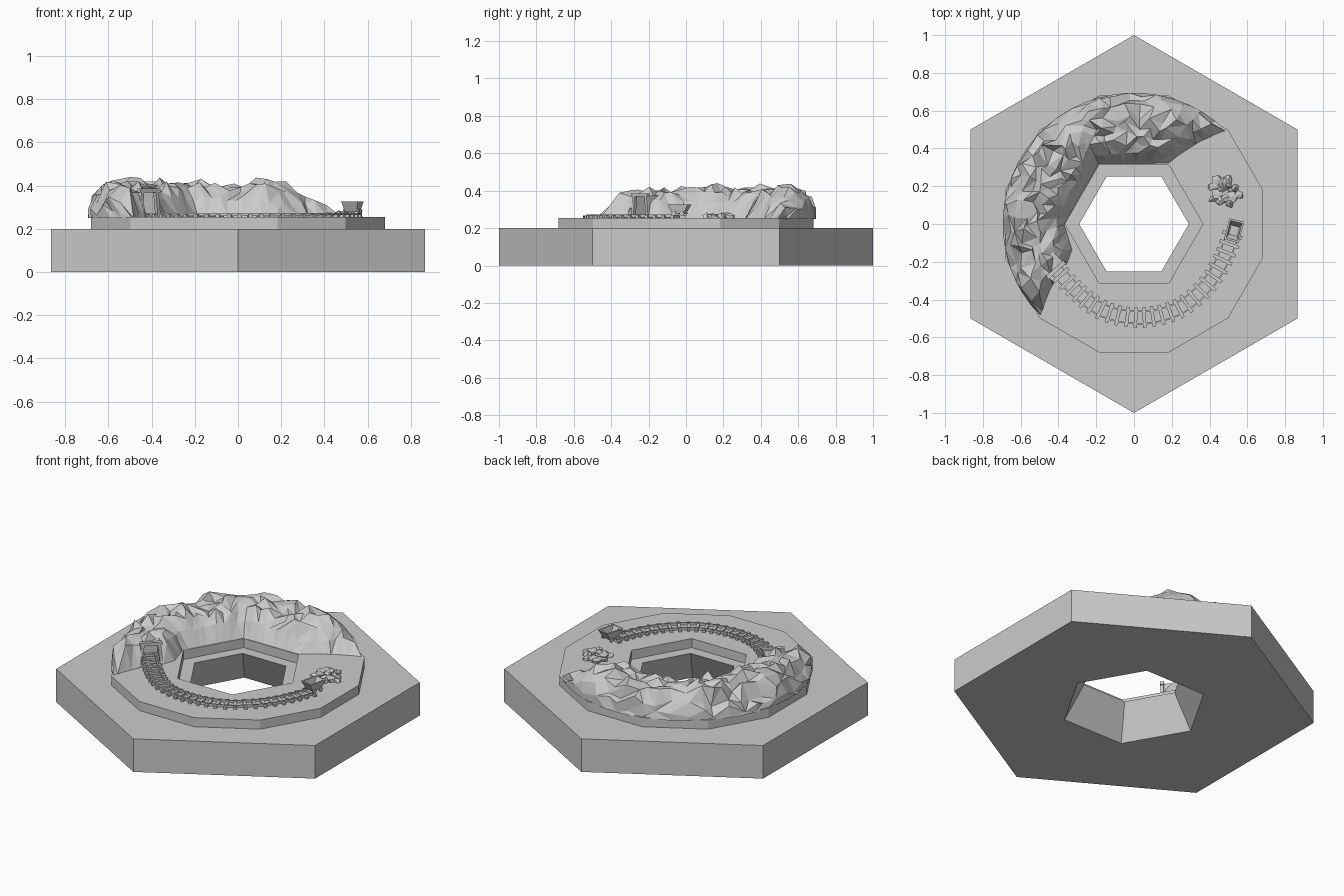
import bpy, bmesh, math, random
from mathutils import Vector, Matrix

random.seed(7)
if "Cube" in bpy.data.objects:
    bpy.data.objects.remove(bpy.data.objects["Cube"])

grey = bpy.data.materials.new("stone grey")
grey.use_nodes = True
grey.diffuse_color = (0.6, 0.6, 0.6, 1)
grey.node_tree.nodes["Principled BSDF"].inputs["Base Color"].default_value = (0.6, 0.6, 0.6, 1)


def finish(bm, name):
    bmesh.ops.recalc_face_normals(bm, faces=bm.faces)
    mesh = bpy.data.meshes.new(name)
    bm.to_mesh(mesh)
    bm.free()
    mesh.materials.append(grey)
    obj = bpy.data.objects.new(name, mesh)
    bpy.context.scene.collection.objects.link(obj)


def loft(bm, rings, closed_path=False):
    """Join rings of points with quads; each ring is closed."""
    vs = [[bm.verts.new(p) for p in ring] for ring in rings]
    n = len(vs[0])
    pairs = list(zip(vs, vs[1:])) + ([(vs[-1], vs[0])] if closed_path else [])
    for a, b in pairs:
        for i in range(n):
            j = (i + 1) % n
            bm.faces.new((a[i], a[j], b[j], b[i]))
    if not closed_path:
        bm.faces.new(vs[0])
        bm.faces.new(vs[-1])


def box(bm, size, matrix):
    bmesh.ops.create_cube(bm, size=1, matrix=matrix @ Matrix.Diagonal((*size, 1)))


def polar(r, deg, z):
    a = math.radians(deg)
    return Vector((r * math.cos(a), r * math.sin(a), z))


def hex_radius(deg, corner):
    return corner * math.cos(math.radians(30)) / math.cos(math.radians(deg % 60 - 30))


def gon(n, r, start, z):
    return [polar(r, start + 360 / n * i, z) for i in range(n)]


def hex_ring(corner, z):
    return [polar(hex_radius(30 * i, corner), 30 * i, z) for i in range(12)]


# Hexagonal base with a hole that widens downwards
bm = bmesh.new()
loft(bm, [gon(6, 1, 30, 0), gon(6, 1, 30, 0.2), gon(6, 0.29, 0, 0.2), gon(6, 0.405, 0, 0)], True)
finish(bm, "hex_base")

# Twelve-sided ground plate with a hexagonal hole
bm = bmesh.new()
loft(bm, [gon(12, 0.705, 15, 0.19), gon(12, 0.705, 15, 0.255),
          hex_ring(0.365, 0.255), hex_ring(0.365, 0.19)], True)
finish(bm, "ground_plate")

# Craggy ridge: (position from inner to outer edge, share of full height)
PROFILE = [(0, 0), (0.16, 0.55), (0.3, 0.88), (0.42, 0.95), (0.54, 1), (0.67, 0.97),
           (0.8, 0.85), (0.92, 0.55), (0.99, 0.25), (1, 0), (0.94, 0)]
COLS = 27
RISE = {0: 0, 1: 0.5, 2: 0.8, COLS - 1: 0.85, COLS: 0}
bm = bmesh.new()
grid = []
for c in range(COLS + 1):
    t = c / COLS
    rise = RISE.get(c, 1)
    row = []
    for s, h in PROFILE:
        first, last = 60 - 15 * s, 208 + 17 * s
        deg = first + (last - first) * t
        inner = hex_radius(deg, 0.367) + 0.04 * max(0, t - 0.8) / 0.2
        r = inner + (0.695 - inner) * s
        z = 0.25 + 0.165 * h * rise
        if h and rise:
            wild = 1 if s > 0.2 else 0.35
            r = min(r + random.uniform(-0.022, 0.022) * wild, 0.695)
            deg += random.uniform(-2, 2) * wild
            z = min(z + random.uniform(-0.035, 0.03) * wild * rise, 0.44)
        row.append(bm.verts.new(polar(r, deg, max(z, 0.25))))
    grid.append(row)
for a, b in zip(grid, grid[1:]):
    for k in range(len(PROFILE) - 1):
        quad = (a[k], b[k], b[k + 1], a[k + 1])
        d = random.randint(0, 1)
        q = quad[d:] + quad[:d]
        bm.faces.new((q[0], q[1], q[2]))
        bm.faces.new((q[0], q[2], q[3]))

# Tunnel opening: slice the nearby rock along the tunnel walls, then clear the inside
mouth = Matrix.Translation((-0.42, -0.235, 0.255)) @ Matrix.Rotation(math.radians(-47), 4, "Z")
to_mouth = mouth.inverted()
HALF, HEIGHT, BACK, FRONT = 0.055, 0.12, -0.13, 0.08
for point, normal in (((0, HALF, 0), (0, 1, 0)), ((0, -HALF, 0), (0, 1, 0)),
                      ((0, 0, HEIGHT), (0, 0, 1)), ((BACK, 0, 0), (1, 0, 0))):
    near = [f for f in bm.faces if (f.calc_center_median() - mouth.translation).length < 0.25]
    geom = near + list({e for f in near for e in f.edges}) + list({v for f in near for v in f.verts})
    bmesh.ops.bisect_plane(bm, geom=geom, dist=1e-5, plane_co=mouth @ Vector(point),
                           plane_no=mouth.to_3x3() @ Vector(normal))
inside = []
for f in bm.faces:
    p = to_mouth @ f.calc_center_median()
    if BACK < p.x < FRONT and abs(p.y) < HALF and p.z < HEIGHT:
        inside.append(f)
bmesh.ops.delete(bm, geom=inside, context="FACES")
finish(bm, "rock_ridge")

# Tunnel lining, open at the front
bm = bmesh.new()
arch = ((-HALF, 0), (-HALF, HEIGHT), (HALF, HEIGHT), (HALF, 0))
front, back = [[bm.verts.new(mouth @ Vector((x, y, z))) for y, z in arch] for x in (0, BACK)]
for i in range(3):
    bm.faces.new((front[i], front[i + 1], back[i + 1], back[i]))
bm.faces.new(back)
finish(bm, "tunnel_lining")

# Timber frame at the tunnel mouth
bm = bmesh.new()
for side in (-1, 1):
    box(bm, (0.018, 0.018, 0.125), mouth @ Matrix.Translation((0.01, side * 0.052, 0.06))
        @ Matrix.Rotation(side * 0.12, 4, "X"))
box(bm, (0.022, 0.125, 0.018), mouth @ Matrix.Translation((0.01, 0, 0.122)))
finish(bm, "tunnel_frame")

# Track centreline, resampled evenly
PATH = [(-0.56, -0.09), (-0.48, -0.165), (-0.4, -0.255), (-0.3, -0.36), (-0.18, -0.45), (-0.05, -0.49),
        (0.1, -0.49), (0.25, -0.44), (0.38, -0.33), (0.47, -0.19), (0.53, -0.03), (0.55, 0.06)]
pts = [Vector((*p, 0)) for p in PATH]
fine = []
for p0, p1, p2, p3 in zip(pts, pts[1:], pts[2:], pts[3:]):
    for i in range(20):
        u = i / 20
        fine.append(0.5 * (2 * p1 + (p2 - p0) * u + (2 * p0 - 5 * p1 + 4 * p2 - p3) * u ** 2
                           + (3 * p1 - p0 - 3 * p2 + p3) * u ** 3))
line, gap = [fine[0]], 0
for a, b in zip(fine, fine[1:]):
    gap += (b - a).length
    if gap >= 0.044:
        line.append(b)
        gap = 0
frames = []
for i, p in enumerate(line):
    along = (line[min(i + 1, len(line) - 1)] - line[max(i - 1, 0)]).normalized()
    frames.append((p, along, Vector((-along.y, along.x, 0))))

# Sleepers
bm = bmesh.new()
for p, along, side in frames:
    turn = Matrix.Rotation(math.atan2(along.y, along.x), 4, "Z")
    box(bm, (0.018, 0.108, 0.014), Matrix.Translation(p + Vector((0, 0, 0.26))) @ turn)
finish(bm, "sleepers")

# Rails
bm = bmesh.new()
for offset in (-0.032, 0.032):
    loft(bm, [[p + side * (offset + w) + Vector((0, 0, z))
               for w, z in ((-0.004, 0.258), (0.004, 0.258), (0.004, 0.272), (-0.004, 0.272))]
              for p, along, side in frames])
finish(bm, "rails")

# Mine cart: flared open bucket on four wheels
cart = Matrix.Translation((0.53, -0.035, 0)) @ Matrix.Rotation(math.radians(-14), 4, "Z")


def rect(w, d, z):
    return [cart @ Vector((x * w / 2, y * d / 2, z)) for x, y in ((-1, -1), (1, -1), (1, 1), (-1, 1))]


bm = bmesh.new()
loft(bm, [rect(0.055, 0.06, 0.278), rect(0.08, 0.115, 0.327),
          rect(0.062, 0.095, 0.327), rect(0.045, 0.05, 0.287)])
finish(bm, "cart_bucket")
bm = bmesh.new()
for x in (-0.034, 0.034):
    for y in (-0.022, 0.022):
        bmesh.ops.create_cone(bm, cap_ends=True, segments=8, radius1=0.013, radius2=0.013, depth=0.008,
                              matrix=cart @ Matrix.Translation((x, y, 0.279))
                              @ Matrix.Rotation(math.pi / 2, 4, "Y"))
finish(bm, "cart_wheels")

# Heap of broken rocks beyond the end of the track
bm = bmesh.new()
for i in range(15):
    spot = polar(0.08 * math.sqrt(i / 15), i * 137.5, 0) + Vector((0.48, 0.17, 0.256))
    rock = bmesh.ops.create_icosphere(bm, subdivisions=1, radius=random.uniform(0.024, 0.034))["verts"]
    for v in rock:
        v.co = v.co * random.uniform(0.5, 1.3) + spot
        v.co.z = max(v.co.z, 0.25)
finish(bm, "rock_heap")
